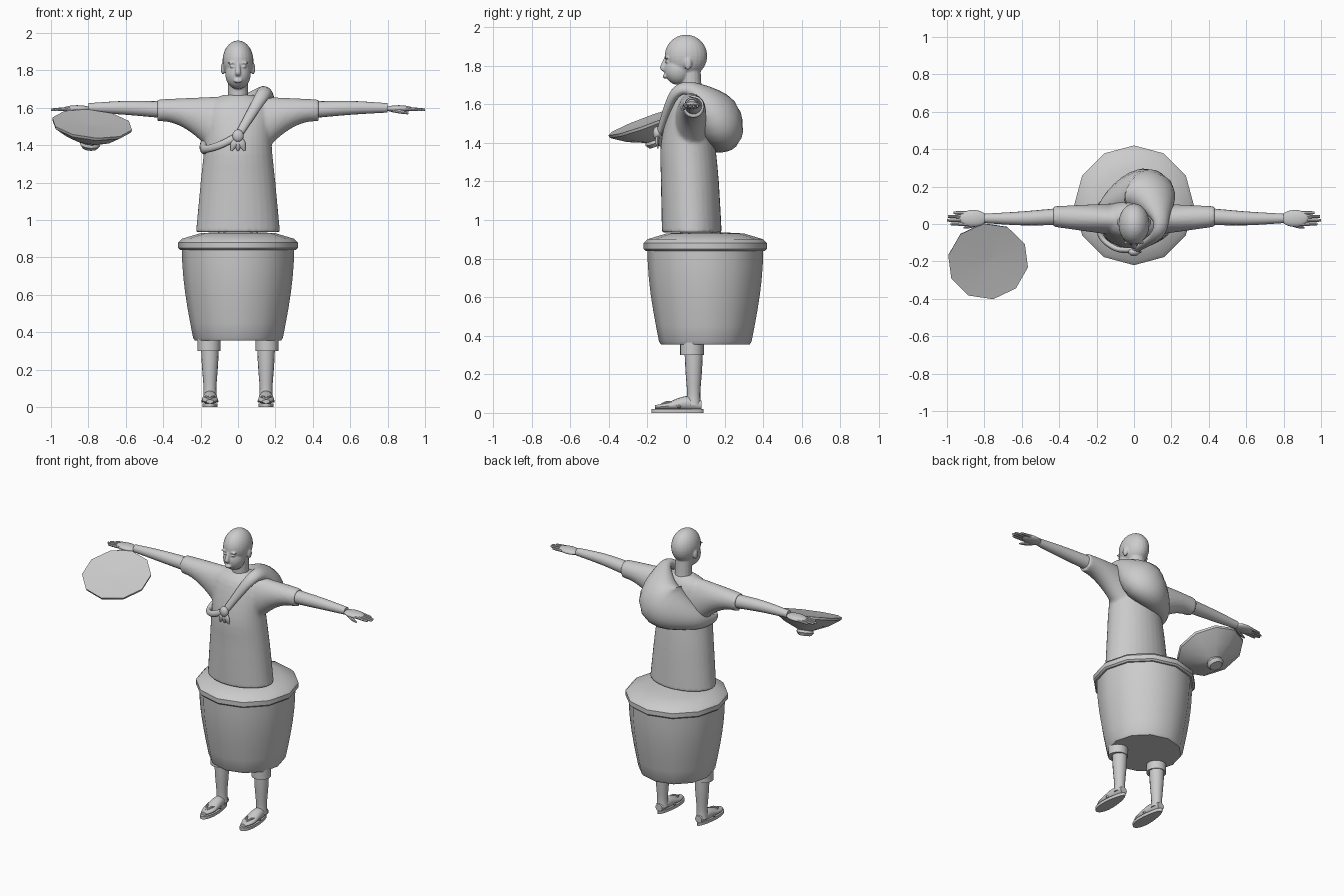
import bpy
import bmesh
from math import sin, cos, pi, tau, radians
from mathutils import Vector, Matrix

cube = bpy.data.objects.get("Cube")
if cube:
    bpy.data.objects.remove(cube, do_unlink=True)

grey = bpy.data.materials.new("plain_grey")
grey.use_nodes = True
grey.diffuse_color = (0.6, 0.6, 0.6, 1)
grey.node_tree.nodes["Principled BSDF"].inputs["Base Color"].default_value = grey.diffuse_color

X_AXIS, Y_AXIS, Z_AXIS = Matrix.Identity(3)
ACROSS = {"x": (Y_AXIS, Z_AXIS), "y": (X_AXIS, Z_AXIS), "z": (X_AXIS, Y_AXIS)}
SIDES = {"left": 1, "right": -1}


def select_only(objects):
    bpy.ops.object.select_all(action="DESELECT")
    for item in objects:
        item.select_set(True)
    bpy.context.view_layer.objects.active = objects[0]


def finish(name, bm):
    """Turn a bmesh into a shaded grey object."""
    bmesh.ops.remove_doubles(bm, verts=bm.verts, dist=0.0002)
    bmesh.ops.recalc_face_normals(bm, faces=bm.faces)
    mesh = bpy.data.meshes.new(name)
    bm.to_mesh(mesh)
    bm.free()
    mesh.materials.append(grey)
    part = bpy.data.objects.new(name, mesh)
    bpy.context.collection.objects.link(part)
    select_only([part])
    bpy.ops.object.shade_smooth_by_angle(angle=radians(40))
    return part


def loft(name, rings):
    """Skin a list of point rings and cap both ends."""
    bm = bmesh.new()
    rings = [[bm.verts.new(point) for point in ring] for ring in rings]
    for low, high in zip(rings, rings[1:]):
        for i in range(len(low)):
            bm.faces.new((low[i - 1], low[i], high[i], high[i - 1]))
    bm.faces.new(rings[0])
    bm.faces.new(rings[-1])
    return finish(name, bm)


def smooth_path(keys, steps):
    """Pass a smooth curve through the key sections."""
    path = []
    for i in range(len(keys) - 1):
        start, end = keys[i], keys[i + 1]
        enter = (end - keys[max(i - 1, 0)]) / 2
        leave = (keys[min(i + 2, len(keys) - 1)] - start) / 2
        for k in range(steps):
            t = k / steps
            ease = t * t * (3 - 2 * t)
            path.append(start.lerp(end, ease) + enter * t * (1 - t) ** 2 - leave * t * t * (1 - t))
    return path + [keys[-1]]


def sweep(name, sections, axis=None, sides=16, steps=4, mirror=1, flat=1, centre=-9 * Z_AXIS):
    """Loft ellipses (x, y, z, half width, optional half height) along a path."""
    keys = [Vector(s) if len(s) > 4 else Vector((*s, s[-1] * flat)) for s in sections]
    path = smooth_path(keys, steps)
    points = [section.to_3d() for section in path]
    rings = []
    for i, point in enumerate(points):
        if axis:
            wide, tall = ACROSS[axis]
        else:
            ahead = (points[min(i + 1, len(points) - 1)] - points[max(i - 1, 0)]).normalized()
            out = point - centre
            tall = (out - ahead * out.dot(ahead)).normalized()
            wide = ahead.cross(tall)
        ring = []
        for k in range(sides):
            angle = tau * k / sides
            x, y, z = point + wide * path[i][3] * cos(angle) + tall * path[i][4] * sin(angle)
            ring.append((x * mirror, y, z))
        rings.append(ring)
    return loft(name, rings)


def revolve(name, profile, sides, phase=0):
    angles = [phase + tau * k / sides for k in range(sides)]
    return loft(name, [[(r * cos(a), r * sin(a), z) for a in angles] for r, z in profile])


def blob(name, place, size, mirror=1):
    bm = bmesh.new()
    x, y, z = place
    shape = Matrix.Translation((x * mirror, y, z)) @ Matrix.Diagonal((*size, 1))
    bmesh.ops.create_uvsphere(bm, u_segments=24, v_segments=16, radius=1, matrix=shape)
    return finish(name, bm)


def fuse(parts, voxel):
    """Join overlapping parts into one soft skin."""
    select_only(parts)
    bpy.ops.object.join()
    remesh = parts[0].modifiers.new("fuse", "REMESH")
    remesh.mode = "VOXEL"
    remesh.voxel_size = voxel
    remesh.use_smooth_shade = True
    soften = parts[0].modifiers.new("soften", "SMOOTH")
    soften.iterations = 3


# Drum around the hips: bulging wall and rimmed lid
wall = [(0.24 + 0.06 * sin(h / 6 * pi / 2), 0.37 + 0.08 * h) for h in range(7)]
drum = revolve("drum_body", [(0.23, 0.355)] + wall, 12)
lid = revolve("drum_lid", [(0.31, 0.84), (0.32, 0.85), (0.32, 0.88), (0.3, 0.9), (0.2, 0.93), (0.01, 0.94)], 12)
drum.location.y = lid.location.y = 0.1

# Tunic: body and flaring sleeves
torso = sweep("tunic", [(0, 0.03, 0.935, 0.225, 0.155), (0, 0.02, 1.2, 0.2, 0.15), (0, 0.01, 1.4, 0.18, 0.14),
                        (0, 0.02, 1.6, 0.17, 0.1), (0, 0.03, 1.67, 0.08, 0.05)], "z", 32)
sleeve_rows = []
for k in range(-8, 9):
    flare = 1 - abs(k) / 8
    height = 0.058 + 0.2 * flare ** 2
    sleeve_rows.append((0.43 * k / 8, 0.04 - 0.02 * flare, 1.645 + 0.02 * flare - height,
                        0.055 + 0.04 * flare, height))
fuse([torso, sweep("sleeves", sleeve_rows, "x", 32)], 0.01)

# Head: skull, jaw, neck and face fused together
head = [blob("head", (0, 0, 1.85), (0.083, 0.11, 0.11)),
        blob("jaw", (0, -0.04, 1.78), (0.068, 0.073, 0.08)),
        blob("lips", (0, -0.11, 1.745), (0.024, 0.011, 0.012)),
        sweep("neck", [(0, 0.04, 1.58, 0.07), (0, 0.03, 1.65, 0.055), (0, 0.02, 1.8, 0.055)], "z"),
        sweep("nose", [(0, -0.1, 1.85, 0.008), (0, -0.12, 1.79, 0.015), (0, -0.11, 1.77, 0.01)], "z")]
for side, sign in SIDES.items():
    head.append(blob(side + "_ear", (0.08, 0.01, 1.81), (0.012, 0.02, 0.032), sign))
    head.append(blob(side + "_brow", (0.03, -0.1, 1.84), (0.026, 0.01, 0.007), sign))
    head.append(blob(side + "_eye", (0.03, -0.098, 1.82), (0.015, 0.01, 0.006), sign))
fuse(head, 0.005)

for side, sign in SIDES.items():
    # Forearm and hand
    sweep(side + "_arm", [(0.4, 0.04, 1.59, 0.045), (0.6, 0.03, 1.6, 0.037), (0.8, 0.03, 1.6, 0.025)],
          "x", mirror=sign)
    blob(side + "_palm", (0.86, 0.03, 1.595), (0.075, 0.045, 0.019), sign)
    for k, finger in enumerate(("little", "ring", "middle", "index")):
        y = 0.06 - 0.02 * k
        tip = 1 - 0.012 * (k - 1.7) ** 2
        sweep(f"{side}_{finger}_finger", [(0.88, y, 1.595, 0.011), (tip - 0.01, y, 1.59, 0.008), (tip, y, 1.59, 0.003)],
              "x", 8, mirror=sign)
    sweep(side + "_thumb", [(0.83, 0.01, 1.59, 0.014), (0.87, -0.01, 1.58, 0.011), (0.91, -0.02, 1.57, 0.005)],
          sides=8, mirror=sign)

    # Trouser cuff, calf and foot
    sweep(side + "_trouser_leg", [(0.155, 0.03, z, 0.062) for z in (0.3, 0.37)], "z", mirror=sign)
    calf = {0.33: 0.048, 0.22: 0.043, 0.1: 0.034, 0.04: 0.038}
    sweep(side + "_calf", [(0.15, 0.04, z, r) for z, r in calf.items()], "z", mirror=sign)
    sweep(side + "_foot", [(0.15, 0.08, 0.04, 0.025), (0.15, 0, 0.05, 0.037), (0.15, -0.1, 0.035, 0.042, 0.018),
                           (0.15, -0.16, 0.03, 0.02, 0.01)], "y", mirror=sign)

    # Sandal: sole wider at the toes, and a forked strap
    turns = [tau * k / 24 for k in range(24)]
    loft(side + "_sandal_sole", [[(sign * (0.15 + (0.04 - 0.01 * sin(a)) * cos(a)), 0.135 * sin(a) - 0.045, z)
                                  for a in turns] for z in (0, 0.02)])
    for edge, way in SIDES.items():
        sweep(f"{side}_sandal_strap_{edge}",
              [(0.15, -0.13, 0.04, 0.007), (0.15 + 0.02 * way, -0.09, 0.055, 0.007),
               (0.15 + 0.04 * way, -0.03, 0.03, 0.007)], sides=8, mirror=sign)

# Cloth bundle slung from the left shoulder to the right side
sweep("cloth_bundle", [(0, -0.14, 1.45, 0.02), (0.12, -0.06, 1.65, 0.035), (0.14, 0.04, 1.67, 0.055),
                       (0.06, 0.17, 1.52, 0.16), (-0.13, 0.1, 1.42, 0.075), (-0.18, -0.05, 1.38, 0.025),
                       (-0.1, -0.13, 1.4, 0.02), (0, -0.14, 1.45, 0.02)],
      sides=20, steps=6, flat=0.75, centre=Vector((0, 0.03, 1.4)))

# Chest knot with loose ends
blob("cloth_knot", (0, -0.15, 1.45), (0.03, 0.022, 0.034))
for name, way in (("left", 1), ("middle", 0), ("right", -1)):
    sweep(name + "_knot_end", [(0, -0.145, 1.45, 0.01), (0.02 * way, -0.15, 1.41, 0.02),
                               (0.035 * way, -0.145, 1.37, 0.004)], sides=8, flat=0.5, centre=9 * Y_AXIS)

# Shallow tilted dish with a small foot, below the right hand
dish = revolve("dish", [(0.01, -0.01), (0.218, 0), (0.215, -0.015), (0.14, -0.066), (0.05, -0.105),
                        (0.055, -0.12), (0.04, -0.14)], 10, radians(11))
dish.rotation_euler = Vector((0.1, -0.37, 1)).to_track_quat("Z", "Y").to_euler()
dish.location = (-0.78, -0.2, 1.515)
